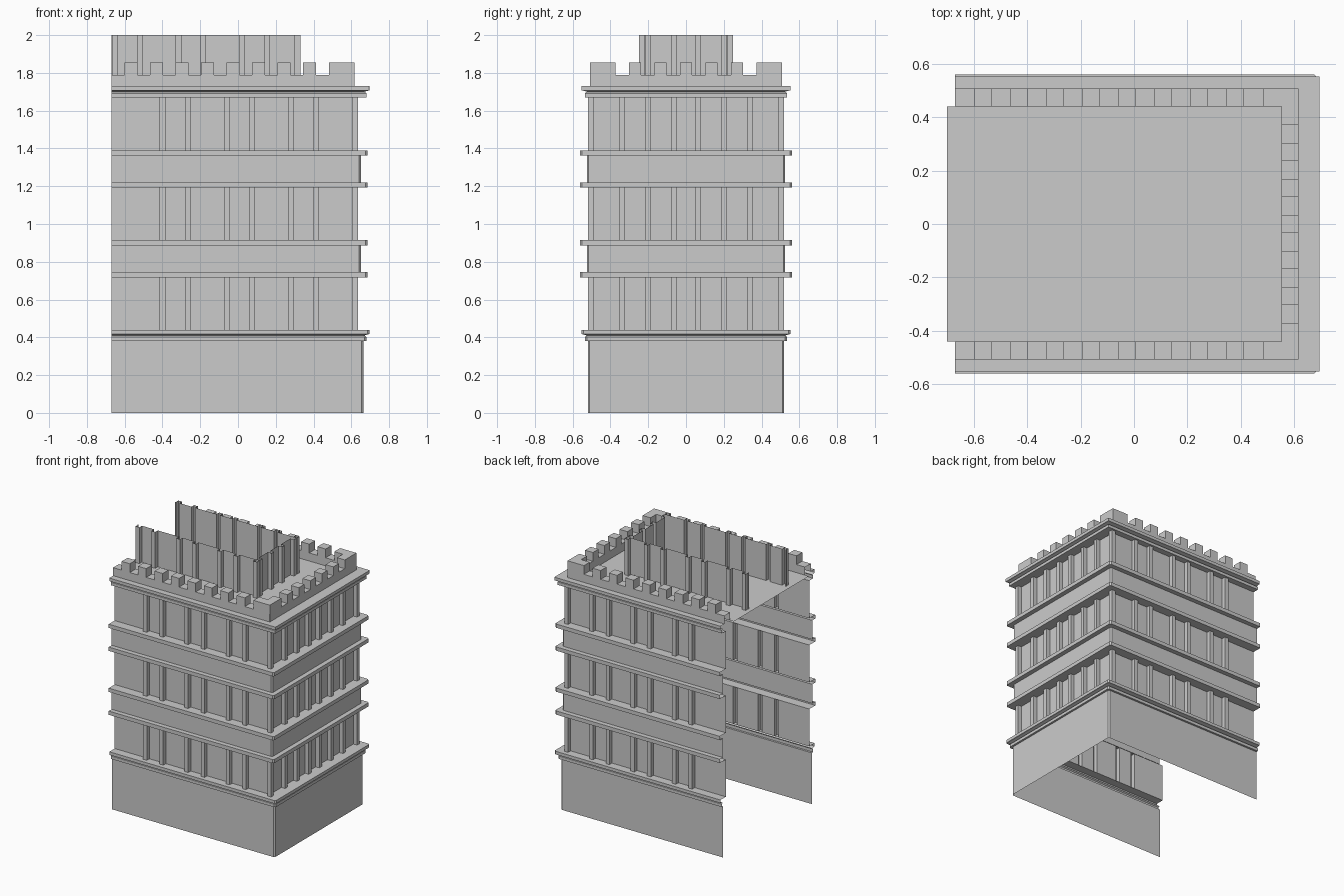
import bpy

cube = bpy.data.objects.get("Cube")
if cube:
    bpy.data.objects.remove(cube, do_unlink=True)

LEFT = -0.67          # open end of the shell
WALL = (0.605, 0.49)  # window wall half extents (x, y)


def make_object(name, verts, faces):
    mesh = bpy.data.meshes.new(name)
    mesh.from_pydata(verts, [], faces)
    mesh.validate()
    mesh.update()
    obj = bpy.data.objects.new(name, mesh)
    bpy.context.collection.objects.link(obj)
    return obj


def loft(name, rows):
    """Skin a list of open rows of equal length, from bottom to top."""
    n = len(rows[0])
    verts = [p for row in rows for p in row]
    faces = [(r * n + i, r * n + i + 1, (r + 1) * n + i + 1, (r + 1) * n + i)
             for r in range(len(rows) - 1) for i in range(n - 1)]
    return make_object(name, verts, faces)


def mirrored(half):
    """Complete a front half path with its reflection at the back."""
    return half + [(x, -y) for x, y in reversed(half)]


def ring(name, profile, c=0.01):
    """Sweep a profile of (x, y, z) around the three closed sides."""
    rows = []
    for x, y, z in profile:
        path = mirrored([(LEFT, -y), (x - c, -y), (x, c - y)])
        rows.append([(px, py, z) for px, py in path])
    return loft(name, rows)


def pilaster_wall(name, corner, front, side, z0, z1, w=0.015, d=0.03):
    """Extrude a wall outline with pilasters folded out of it."""
    x, y = corner
    half = [(LEFT, -y)]
    for c in front:
        half += [(c - w, -y), (c - w, -y - d), (c + w, -y - d), (c + w, -y)]
    # corner post
    half += [(x, -y), (x, -y - d), (x + d, -y - d), (x + d, -y), (x, -y)]
    for c in side:
        half += [(x, -c - w), (x + d, -c - w), (x + d, -c + w), (x, -c + w)]
    path = mirrored(half)
    return loft(name, [[(px, py, z) for px, py in path] for z in (z0, z1)])


def boxes(name, spans, z0, z1):
    """Join several upright boxes, each (x0, x1, y0, y1)."""
    verts, faces = [], []
    for x0, x1, y0, y1 in spans:
        b = len(verts)
        verts += [(x, y, z) for z in (z0, z1)
                  for x, y in ((x0, y0), (x1, y0), (x1, y1), (x0, y1))]
        faces.append([b + i for i in (4, 5, 6, 7)])
        faces += [[b + i, b + (i + 1) % 4, b + (i + 1) % 4 + 4, b + i + 4]
                  for i in range(4)]
    return make_object(name, verts, faces)


def cornice(z):
    """Two-step moulding rising from height z."""
    return [(0.68, 0.535, z), (0.68, 0.535, z + 0.022),
            (0.67, 0.525, z + 0.03), (0.685, 0.54, z + 0.035),
            (0.695, 0.553, z + 0.037), (0.695, 0.553, z + 0.06)]


def band(z):
    """Plain projecting string course."""
    return [(0.685, 0.56, z), (0.685, 0.56, z + 0.028)]


# Plinth with its moulding
ring("base", [(0.665, 0.52, 0), (0.665, 0.52, 0.38)] + cornice(0.38)
     + [(*WALL, 0.44)])

# Spandrels between storeys, each framed by two bands
for label, z in (("lower", 0.717), ("upper", 1.192)):
    ring(label + "_spandrel",
         [(*WALL, z)] + band(z) + [(0.65, 0.525, z + 0.028),
         (0.65, 0.525, z + 0.17)] + band(z + 0.17) + [(*WALL, z + 0.198)])

# Top cornice and parapet
ring("parapet", [(*WALL, 1.67)] + cornice(1.67)
     + [(0.617, 0.508, 1.73), (0.617, 0.508, 1.79),
        (0.553, 0.44, 1.79), (0.553, 0.44, 1.73)], c=0.0005)

# Window storeys with paired pilasters
front = [-0.4, -0.265, -0.06, 0.075, 0.28, 0.415]
for label, z0, z1 in (("first", 0.44, 0.717), ("second", 0.915, 1.192),
                      ("third", 1.39, 1.67)):
    pilaster_wall(label + "_storey", WALL, front, (0.34, 0.2, 0.062), z0, z1)

# Open rooftop enclosure
pilaster_wall("rooftop_enclosure", (0.3, 0.22),
              [-0.65, -0.52, -0.315, -0.185, 0.02, 0.155],
              (0.2, 0.062), 1.73, 2.0)

# Flat roof
make_object("roof", [(-0.7, -0.44, 1.73), (0.553, -0.44, 1.73),
                     (0.553, 0.44, 1.73), (-0.7, 0.44, 1.73)], [(0, 1, 2, 3)])

# Battlements along the three parapet sides
spans = []
for y0, y1 in ((-0.508, -0.44), (0.44, 0.508)):
    for i in range(8):
        x = -0.6 + i * 0.135
        spans.append((x, x + 0.067, y0, y1))
    spans.append((0.483, 0.617, y0, y1))
for i in range(-2, 3):
    spans.append((0.553, 0.617, i * 0.135 - 0.033, i * 0.135 + 0.033))
spans += [(0.553, 0.617, -0.44, -0.372), (0.553, 0.617, 0.372, 0.44)]
boxes("battlements", spans, 1.79, 1.855)
